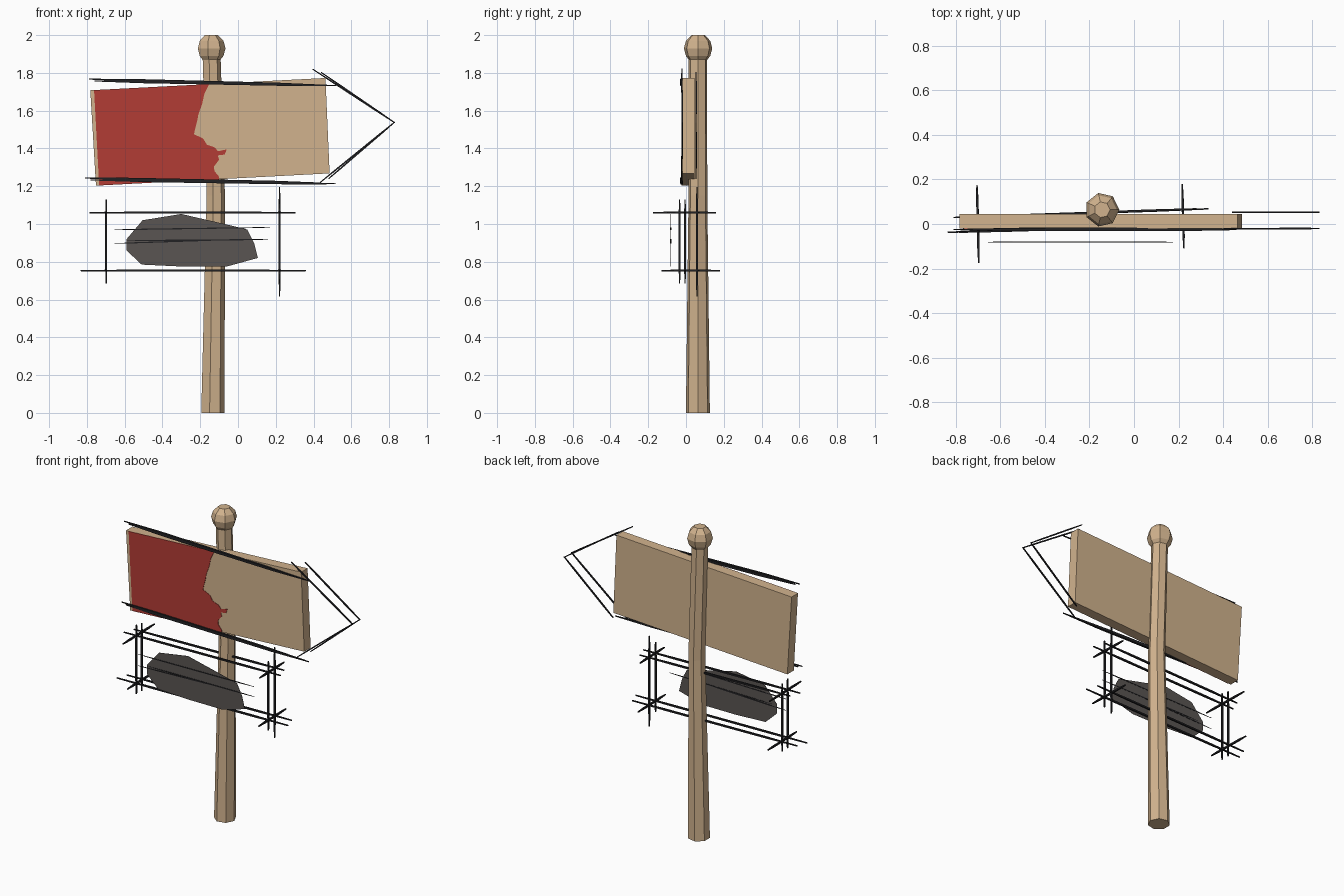
import bpy, math
from mathutils import Vector


def material(name, rgb):
    m = bpy.data.materials.new(name)
    m.diffuse_color = (*rgb, 1)
    return m


WOOD = material("wood", (0.64, 0.45, 0.27))
RED = material("red_paint", (0.45, 0.045, 0.035))
INK = material("ink", (0.015, 0.015, 0.017))
GREY = material("grey_shade", (0.10, 0.09, 0.085))


def make(name, verts, faces, mat):
    me = bpy.data.meshes.new(name)
    me.from_pydata(verts, [], faces)
    me.materials.append(mat)
    ob = bpy.data.objects.new(name, me)
    bpy.context.collection.objects.link(ob)
    return ob


def loft(name, rings, mat, n=7):
    """Stack of n-sided rings (x, y, z, radius), capped at both ends."""
    verts, faces = [], []
    for x, y, z, r in rings:
        for k in range(n):
            a = math.tau * k / n
            verts.append((x + r * math.cos(a), y + r * math.sin(a), z))
    for i in range(len(rings) - 1):
        for k in range(n):
            a, b = i * n + k, i * n + (k + 1) % n
            faces.append((a, b, b + n, a + n))
    faces.append(tuple(reversed(range(n))))
    faces.append(tuple(range(len(verts) - n, len(verts))))
    return make(name, verts, faces, mat)


def slab(name, outline, y0, y1, mat):
    """Outline in x, z (counter-clockwise from the front) given thickness in y."""
    n = len(outline)
    verts = [(x, y0, z) for x, z in outline] + [(x, y1, z) for x, z in outline]
    faces = [tuple(range(n)), tuple(reversed(range(n, 2 * n)))]
    faces += [(i, i + n, (i + 1) % n + n, (i + 1) % n) for i in range(n)]
    return make(name, verts, faces, mat)


def strokes(name, lines, r, mat=INK, tip=0.35):
    """Square-section pen strokes that thin out at both ends."""
    verts, faces = [], []
    for p, q in lines:
        p, q = Vector(p), Vector(q)
        d = (q - p).normalized()
        u = d.cross(Vector((0, 1, 0)) if abs(d.y) < 0.8 else Vector((0, 0, 1))).normalized()
        v = d.cross(u)
        base = len(verts)
        for t, s in ((0, tip), (0.2, 1), (0.8, 1), (1, tip)):
            c = p.lerp(q, t)
            for a, b in ((1, 1), (-1, 1), (-1, -1), (1, -1)):
                verts.append(c + (u * a + v * b) * r * s)
        for i in range(3):
            for k in range(4):
                a, b = base + i * 4 + k, base + i * 4 + (k + 1) % 4
                faces.append((a, b, b + 4, a + 4))
        faces += [(base + 3, base + 2, base + 1, base),
                  (base + 12, base + 13, base + 14, base + 15)]
    return make(name, verts, faces, mat)


# Slightly bent seven-sided post and its knob
loft("post", [(-0.136, 0.063, 0, 0.065), (-0.12, 0.063, 1.15, 0.051),
              (-0.142, 0.063, 1.88, 0.050)], WOOD)
loft("post_knob", [(-0.143, 0.064, 1.863, 0.045), (-0.143, 0.064, 1.89, 0.066),
                   (-0.143, 0.064, 1.93, 0.077), (-0.143, 0.064, 1.97, 0.066),
                   (-0.143, 0.064, 2.0, 0.036)], WOOD)

# Tilted board
slab("board", [(-0.752, 1.203), (0.485, 1.268), (0.463, 1.773), (-0.782, 1.708)],
     -0.02, 0.045, WOOD)

# Red paint with a ragged right edge
slab("red_paint", [(-0.735, 1.204), (-0.10, 1.237), (-0.10, 1.25), (-0.125, 1.28),
                   (-0.127, 1.305), (-0.10, 1.34), (-0.107, 1.363), (-0.07, 1.368),
                   (-0.06, 1.395), (-0.107, 1.385), (-0.122, 1.405), (-0.165, 1.42),
                   (-0.185, 1.453), (-0.233, 1.475), (-0.228, 1.50), (-0.215, 1.55),
                   (-0.21, 1.58), (-0.19, 1.635), (-0.178, 1.69), (-0.153, 1.74),
                   (-0.762, 1.709)], -0.0225, -0.019, RED)

# Sketched board edges, each a pair of slightly crossing strokes
strokes("board_edge_lines", [
    ((-0.79, -0.025, 1.767), (0.46, -0.025, 1.735)),
    ((-0.76, -0.024, 1.757), (0.52, -0.022, 1.733)),
    ((-0.81, -0.025, 1.243), (0.44, -0.025, 1.217)),
    ((-0.78, -0.024, 1.233), (0.52, -0.022, 1.213))], 0.007)

# Sketched arrow tip, front and back
strokes("arrow_tip_lines", [
    ((0.395, -0.022, 1.82), (0.83, -0.02, 1.536)),
    ((0.435, -0.022, 1.22), (0.83, -0.02, 1.54)),
    ((0.44, 0.053, 1.803), (0.83, 0.053, 1.536)),
    ((0.48, 0.053, 1.24), (0.83, 0.053, 1.54))], 0.004, tip=0.7)

# Sketched box: long edges, uprights and depth lines overshooting the corners
box = []
for z, x0, x1 in ((1.06, -0.785, 0.305), (0.753, -0.835, 0.36)):
    box.append(((x0, -0.037, z), (x1, -0.003, z)))
    box.append(((x0 + 0.025, 0.029, z), (x1 - 0.025, 0.068, z)))
for x, y, z0, z1 in ((-0.698, -0.034, 0.685, 1.13), (-0.698, 0.02, 0.685, 1.12),
                     (0.22, -0.005, 0.685, 1.13), (0.22, 0.058, 0.615, 1.195)):
    box.append(((x, y, z0), (x, y, z1)))
for z, yl, yr in ((1.06, (-0.175, 0.16), (-0.10, 0.16)),
                  (0.753, (-0.13, 0.175), (-0.11, 0.18))):
    box.append(((-0.696, yl[0], z), (-0.704, yl[1], z)))
    box.append(((0.224, yr[0], z), (0.216, yr[1], z)))
strokes("box_lines", box, 0.0052, tip=0.6)

# Flat grey shading patch with hatching
slab("shading_patch", [(-0.59, 0.86), (-0.51, 0.785), (-0.30, 0.775), (-0.06, 0.775),
                       (0.105, 0.82), (0.085, 0.90), (0.05, 0.97), (-0.05, 0.995),
                       (-0.30, 1.053), (-0.505, 1.02), (-0.59, 0.92)],
     -0.0815, -0.0795, GREY)
strokes("hatch_lines", [
    ((-0.655, -0.081, 0.97), (0.17, -0.081, 0.982)),
    ((-0.59, -0.081, 0.912), (0.175, -0.081, 0.918)),
    ((-0.655, -0.081, 0.897), (-0.05, -0.081, 0.917))], 0.003)
